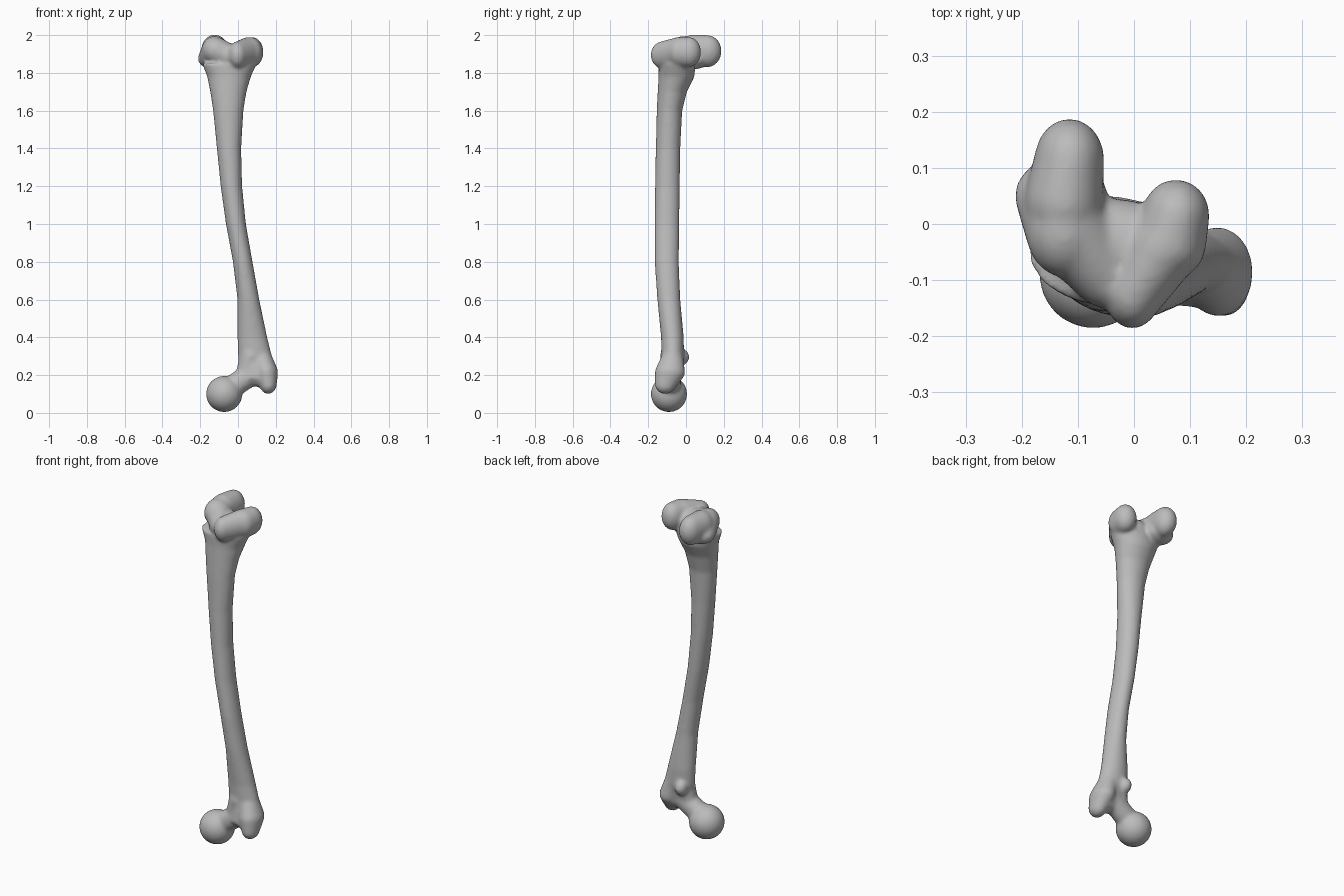
import bpy, bmesh, math
from mathutils import Matrix, Vector

cube = bpy.data.objects.get("Cube")
if cube:
    bpy.data.objects.remove(cube, do_unlink=True)

# Single bone colour
mat = bpy.data.materials.new("bone grey")
mat.use_nodes = True
GREY = (0.5, 0.5, 0.5, 1)
mat.diffuse_color = GREY
mat.node_tree.nodes["Principled BSDF"].inputs["Base Color"].default_value = GREY

bm = bmesh.new()


def append(part):
    bmesh.ops.recalc_face_normals(part, faces=list(part.faces))
    mesh = bpy.data.meshes.new("part")
    part.to_mesh(mesh)
    part.free()
    bm.from_mesh(mesh)
    bpy.data.meshes.remove(mesh)


def add_hull(*balls):
    """Convex hull around ellipsoids given as (centre, radii)."""
    part = bmesh.new()
    for centre, radii in balls:
        if not isinstance(radii, tuple):
            radii = (radii,) * 3
        place = Matrix.Translation(centre) @ Matrix.Diagonal((*radii, 1))
        bmesh.ops.create_icosphere(part, subdivisions=4, radius=1, matrix=place)
    points = [v.co.copy() for v in part.verts]
    part.clear()
    for p in points:
        part.verts.new(p)
    bmesh.ops.convex_hull(part, input=list(part.verts))
    spare = [v for v in part.verts if not v.link_faces]
    bmesh.ops.delete(part, geom=spare, context='VERTS')
    append(part)


def add_loft(sections, sides=40):
    """Closed skin through elliptical sections (z, left, right, front, back)."""
    part = bmesh.new()
    rings = []
    for z, x0, x1, y0, y1 in sections:
        centre = Vector(((x0 + x1) / 2, (y0 + y1) / 2, z))
        ring = []
        for i in range(sides):
            a = math.tau * i / sides
            ring.append(part.verts.new(centre + Vector(
                (math.cos(a) * (x1 - x0) / 2, math.sin(a) * (y1 - y0) / 2, 0))))
        rings.append(ring)
    for low, high in zip(rings, rings[1:]):
        for i in range(sides):
            j = (i + 1) % sides
            part.faces.new((low[i], low[j], high[j], high[i]))
    part.faces.new(rings[0][::-1])
    part.faces.new(rings[-1])
    append(part)


# Shaft, bowed sideways and flaring at both ends
add_loft([
    (.18, .01, .19, -.15, -.03),
    (.3, 0, .18, -.13, -.01),
    (.4, -.003, .155, -.132, -.012),
    (.6, -.003, .113, -.152, -.03),
    (.8, -.027, .077, -.166, -.038),
    (1, -.064, .042, -.167, -.035),
    (1.2, -.092, .022, -.164, -.033),
    (1.4, -.112, .017, -.16, -.03),
    (1.6, -.132, .029, -.155, -.02),
    (1.7, -.147, .045, -.15, .005),
    (1.78, -.163, .068, -.145, .045),
    (1.85, -.19, .1, -.145, .05),
])

# Ball head and neck
add_hull(((-.073, -.09, .1), .096))
add_hull(((-.05, -.088, .125), .06), ((.07, -.08, .205), (.06, .055, .062)))
add_hull(((.04, -.08, .21), .05), ((.07, -.075, .3), .062))

# Greater trochanter and its lower knob
add_hull(((.15, -.085, .215), (.062, .08, .06)),
         ((.16, -.11, .15), (.045, .055, .05)),
         ((.12, -.07, .3), .055))
add_hull(((.07, -.09, .195), .05), ((.14, -.09, .19), .06))

# Lesser trochanter, a small bump on the back
add_hull(((.045, -.025, .295), (.035, .043, .045)))

# Right condyle, the longer one, curving out to the back
add_hull(((-.115, .115, 1.915), (.062, .073, .085)),
         ((-.125, .04, 1.918), (.07, .08, .085)))
add_hull(((-.13, .05, 1.875), (.083, .07, .055)),
         ((-.125, -.01, 1.92), (.068, .085, .075)))
add_hull(((-.115, -.01, 1.915), (.07, .08, .075)),
         ((-.05, -.09, 1.89), (.06, .06, .065)))

# Left condyle, ending in the forward ridge of the kneecap groove
add_hull(((.075, .015, 1.91), (.06, .065, .08)),
         ((.06, -.04, 1.91), (.068, .06, .08)))
add_hull(((.055, -.04, 1.91), (.068, .06, .08)),
         ((-.003, -.125, 1.895), (.05, .062, .072)))

# Web joining the condyles
add_hull(((-.03, -.04, 1.88), (.1, .085, .075)))

# Fuse the parts into one smooth bone
mesh = bpy.data.meshes.new("thigh_bone")
bm.to_mesh(mesh)
bm.free()
bone = bpy.data.objects.new("thigh_bone", mesh)
bpy.context.collection.objects.link(bone)
mesh.materials.append(mat)

remesh = bone.modifiers.new("fuse", 'REMESH')
remesh.mode = 'VOXEL'
remesh.voxel_size = .008
remesh.use_smooth_shade = True
soften = bone.modifiers.new("soften", 'SMOOTH')
soften.factor = .5
soften.iterations = 14
